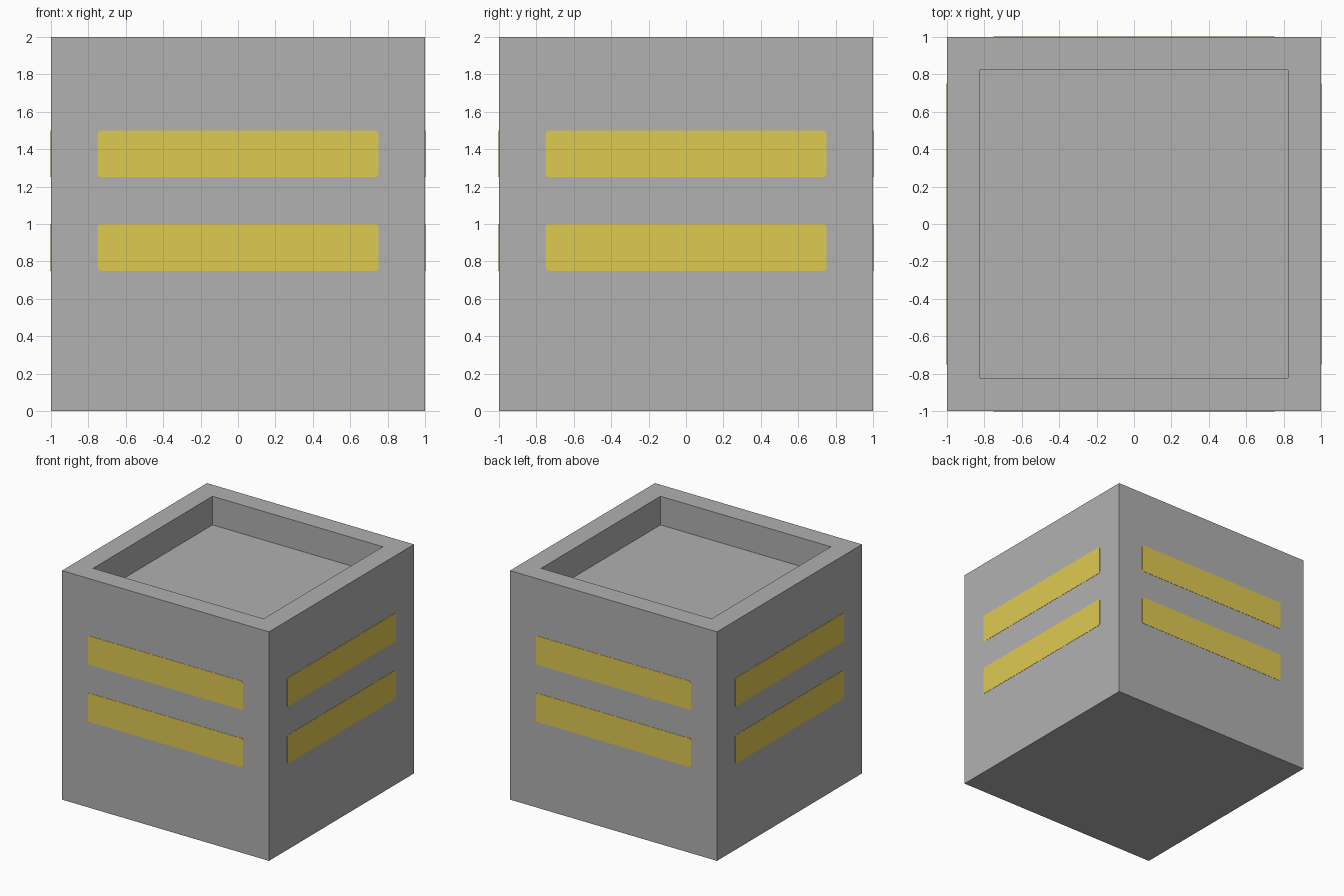
import bpy, bmesh, math
from mathutils import Matrix, Vector

default = bpy.data.objects.get("Cube")
if default:
    bpy.data.objects.remove(default, do_unlink=True)


def material(name, rgb):
    m = bpy.data.materials.new(name)
    m.use_nodes = True
    m.diffuse_color = (*rgb, 1)
    m.node_tree.nodes["Principled BSDF"].inputs["Base Color"].default_value = (*rgb, 1)
    return m


grey = material("stone grey", (0.44, 0.44, 0.44))
yellow = material("stripe yellow", (0.73, 0.59, 0.083))


def make_object(name, bm, mat):
    mesh = bpy.data.meshes.new(name)
    bm.to_mesh(mesh)
    bm.free()
    mesh.materials.append(mat)
    obj = bpy.data.objects.new(name, mesh)
    bpy.context.collection.objects.link(obj)
    return obj


# Block with a square recess sunk into its top
bm = bmesh.new()
bmesh.ops.create_cube(bm, size=2, matrix=Matrix.Translation((0, 0, 1)))
top = max(bm.faces, key=lambda f: f.calc_center_median().z)
bmesh.ops.inset_region(bm, faces=[top], thickness=0.25)
floor = bmesh.ops.extrude_face_region(bm, geom=[top])
floor_verts = [g for g in floor["geom"] if isinstance(g, bmesh.types.BMVert)]
bmesh.ops.translate(bm, verts=floor_verts, vec=(0, 0, -0.25))
if top.is_valid:
    bmesh.ops.delete(bm, geom=[top], context='FACES_ONLY')
bmesh.ops.recalc_face_normals(bm, faces=bm.faces)
make_object("block", bm, grey)


# Thin stripe plate with slightly rounded corners, turned onto one side
def stripe(name, z, angle, width=1.5, height=0.25, radius=0.015, proud=0.002):
    bm = bmesh.new()
    verts = []
    for i, (sx, sz) in enumerate(((1, 1), (-1, 1), (-1, -1), (1, -1))):
        for step in range(4):
            a = math.radians(90 * i + 30 * step)
            verts.append(bm.verts.new((
                sx * (width / 2 - radius) + radius * math.cos(a), -1 + proud,
                z + sz * (height / 2 - radius) + radius * math.sin(a))))
    face = bm.faces.new(verts)
    outer = bmesh.ops.extrude_face_region(bm, geom=[face])
    moved = [g for g in outer["geom"] if isinstance(g, bmesh.types.BMVert)]
    bmesh.ops.translate(bm, verts=moved, vec=Vector((0, -2 * proud, 0)))
    bmesh.ops.recalc_face_normals(bm, faces=bm.faces)
    bm.transform(Matrix.Rotation(angle, 4, 'Z'))
    make_object(name, bm, yellow)


# Two stripes on each of the four sides
for i, side in enumerate(("front", "left", "back", "right")):
    for level, z in (("lower", 0.875), ("upper", 1.375)):
        stripe(f"{side}_{level}_stripe", z, i * math.pi / 2)
